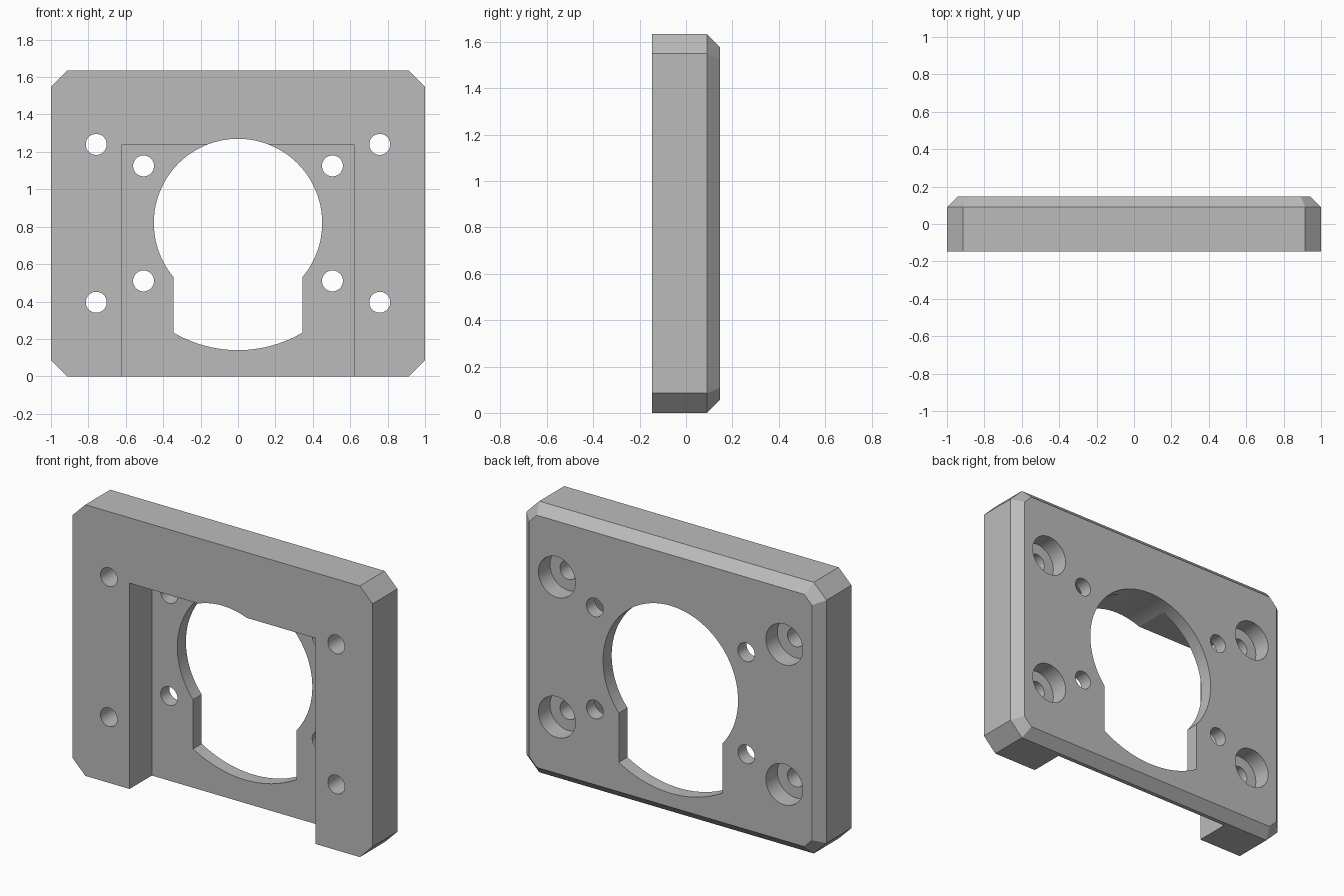
import bpy
import bmesh
from math import asin, cos, pi, sin, sqrt

if "Cube" in bpy.data.objects:
    bpy.data.objects.remove(bpy.data.objects["Cube"], do_unlink=True)

WIDTH, HEIGHT, HALF_DEPTH = 2.0, 1.634, 0.147
CORNER, EDGE = 0.085, 0.057
FLOOR_Y = 0.065          # front side of the thin web behind the pocket
BORE_Z = 0.82            # centre of the large opening

grey = bpy.data.materials.new("plain grey")
grey.use_nodes = True
colour = (0.5, 0.5, 0.5, 1)
grey.diffuse_color = colour
grey.node_tree.nodes["Principled BSDF"].inputs["Base Color"].default_value = colour


def loft(name, sections):
    """Solid through matching (x, z) outlines, each given with its y."""
    bm = bmesh.new()
    rings = [[bm.verts.new((x, y, z)) for x, z in pts] for y, pts in sections]
    for a, b in zip(rings, rings[1:]):
        for i in range(len(a)):
            j = (i + 1) % len(a)
            bm.faces.new((a[i], a[j], b[j], b[i]))
    bm.faces.new(rings[0])
    bm.faces.new(rings[-1])
    bmesh.ops.recalc_face_normals(bm, faces=bm.faces)
    mesh = bpy.data.meshes.new(name)
    bm.to_mesh(mesh)
    bm.free()
    mesh.materials.append(grey)
    ob = bpy.data.objects.new(name, mesh)
    bpy.context.collection.objects.link(ob)
    return ob


def octagon(inset):
    """Plate outline with cut corners, offset evenly inwards."""
    w, h = WIDTH / 2 - inset, HEIGHT / 2 - inset
    c = CORNER - inset * (2 - sqrt(2))
    quarter = [(w, h - c), (w - c, h)]
    half = quarter + [(-x, z) for x, z in reversed(quarter)]
    full = half + [(-x, -z) for x, z in half]
    return [(x, z + HEIGHT / 2) for x, z in full]


def arc(x, z, r, start, end, n):
    return [(x + r * cos(start + (end - start) * i / n),
             z + r * sin(start + (end - start) * i / n)) for i in range(n + 1)]


def circle(x, z, r, n=48):
    return arc(x, z, r, 0, 2 * pi, n)[:-1]


# Plate with cut corners and a bevelled back rim
plate = loft("mounting_plate", [(-HALF_DEPTH, octagon(0)),
                                (HALF_DEPTH - EDGE, octagon(0)),
                                (HALF_DEPTH, octagon(EDGE))])

# Front pocket, open at the bottom
cutters = [loft("pocket_cutter", [(y, [(-0.62, -0.2), (0.62, -0.2), (0.62, 1.24), (-0.62, 1.24)])
                                  for y in (-0.3, FLOOR_Y)])]

# Large round opening with a straight-sided lower notch and curved base
big, base, notch = 0.45, 0.68, 0.345
a, b = asin(notch / big), asin(notch / base)
keyhole = (arc(0, BORE_Z, big, -pi / 2 + a, 3 * pi / 2 - a, 112)
           + arc(0, BORE_Z, base, -pi / 2 - b, -pi / 2 + b, 32))
cutters.append(loft("opening_cutter", [(-0.3, keyhole), (0.3, keyhole)]))

# Inner screw holes, and outer screw holes counterbored from the back
for side in (-1, 1):
    for z in (0.51, 1.125):
        ring = circle(side * 0.505, z, 0.056)
        cutters.append(loft("inner_hole_cutter", [(-0.3, ring), (0.3, ring)]))
    for z in (0.396, 1.24):
        hole, bore = circle(side * 0.758, z, 0.056), circle(side * 0.758, z, 0.123)
        cutters.append(loft("outer_hole_cutter", [(-0.3, hole), (0.037, hole),
                                                  (0.037, bore), (0.3, bore)]))

# Cut everything and tidy up the cutters
bpy.ops.object.select_all(action="DESELECT")
plate.select_set(True)
bpy.context.view_layer.objects.active = plate
for cutter in cutters:
    cutter.hide_render = True
    mod = plate.modifiers.new("cut", "BOOLEAN")
    mod.operation = "DIFFERENCE"
    mod.solver = "EXACT"
    mod.object = cutter
    bpy.ops.object.modifier_apply(modifier=mod.name)
    bpy.data.objects.remove(cutter, do_unlink=True)

bpy.ops.object.shade_smooth_by_angle(angle=pi / 9)
